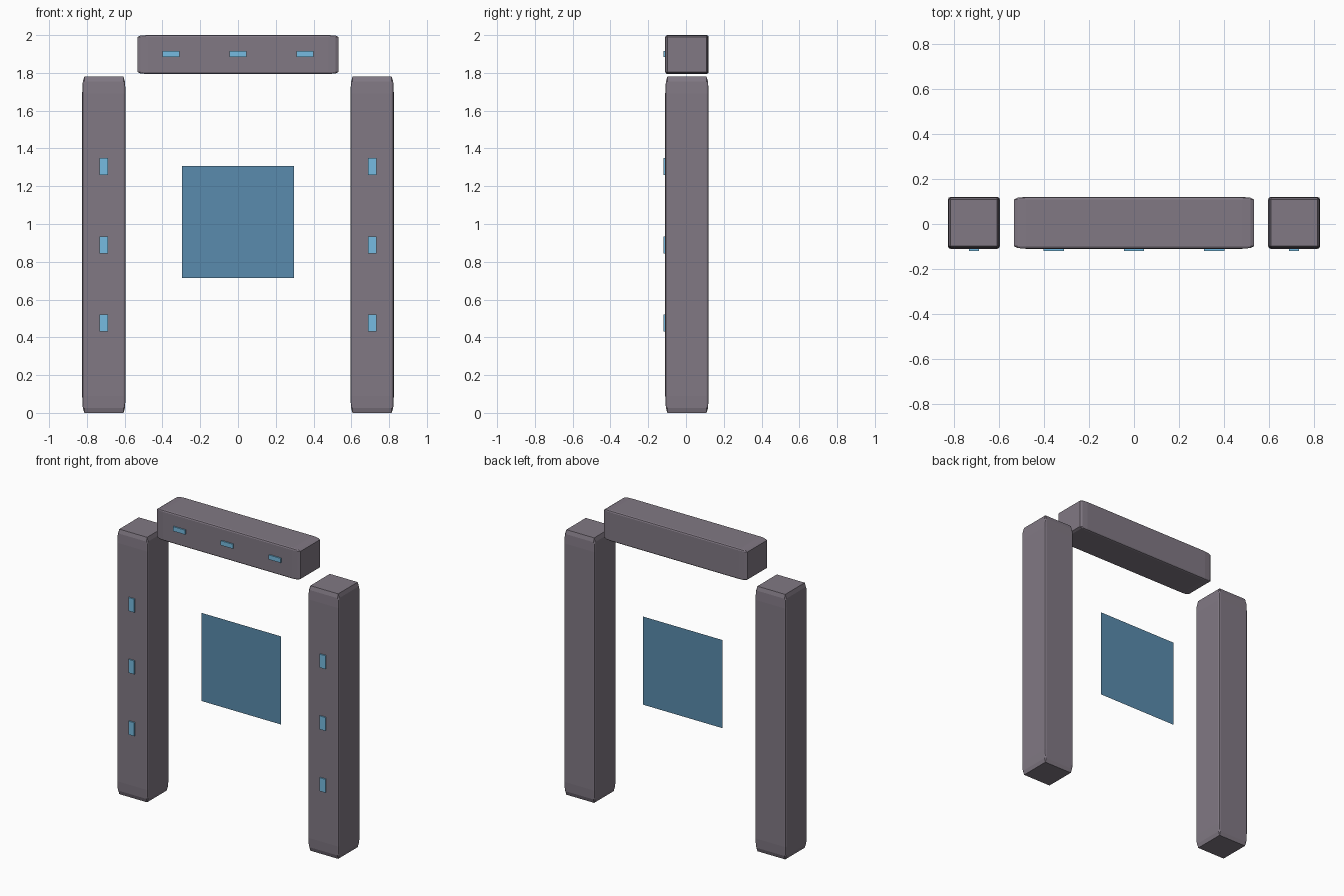
import bpy

if "Cube" in bpy.data.objects:
    bpy.data.objects.remove(bpy.data.objects["Cube"])


def material(name, rgb):
    m = bpy.data.materials.new(name)
    m.diffuse_color = (*rgb, 1.0)
    m.use_nodes = True
    m.node_tree.nodes["Principled BSDF"].inputs["Base Color"].default_value = m.diffuse_color
    return m


STONE = material("stone", (0.22, 0.19, 0.23))
GLOW = material("glow", (0.18, 0.5, 0.75))
FIELD = material("field", (0.1, 0.26, 0.42))


def box(name, centre, size, mat, bevel=0.0):
    """Scaled cube; the bevel stretches with the scale, as on the stones."""
    bpy.ops.mesh.primitive_cube_add(size=1, location=centre)
    ob = bpy.context.object
    ob.name = name
    ob.scale = size
    ob.data.materials.append(mat)
    if bevel:
        mod = ob.modifiers.new("chamfer", "BEVEL")
        mod.width = bevel
        mod.segments = 2
    return ob


STONE_Y, DEPTH = 0.005, 0.23
RUNE_Y, RUNE_DEPTH = -0.114, 0.01

# Two pillars, each with three glowing marks on the front
for side, sx in (("left", -1), ("right", 1)):
    box(f"{side}_pillar", (sx * 0.71, STONE_Y, 0.89), (0.23, DEPTH, 1.78), STONE, 0.05)
    for i, z in enumerate((0.475, 0.89, 1.305)):
        box(f"{side}_pillar_mark_{i + 1}", (sx * 0.71, RUNE_Y, z),
            (0.044, RUNE_DEPTH, 0.09), GLOW)

# Lintel floating above the pillars, with its own marks
box("lintel", (0, STONE_Y, 1.897), (1.065, DEPTH, 0.206), STONE, 0.05)
for i, x in enumerate((-0.356, 0, 0.356)):
    box(f"lintel_mark_{i + 1}", (x, RUNE_Y, 1.90), (0.09, RUNE_DEPTH, 0.03), GLOW)

# Flat portal surface hanging in the opening
bpy.ops.mesh.primitive_plane_add(size=0.592, location=(0, 0.033, 1.01),
                                 rotation=(1.5707963, 0, 0))
portal = bpy.context.object
portal.name = "portal_surface"
portal.data.materials.append(FIELD)
